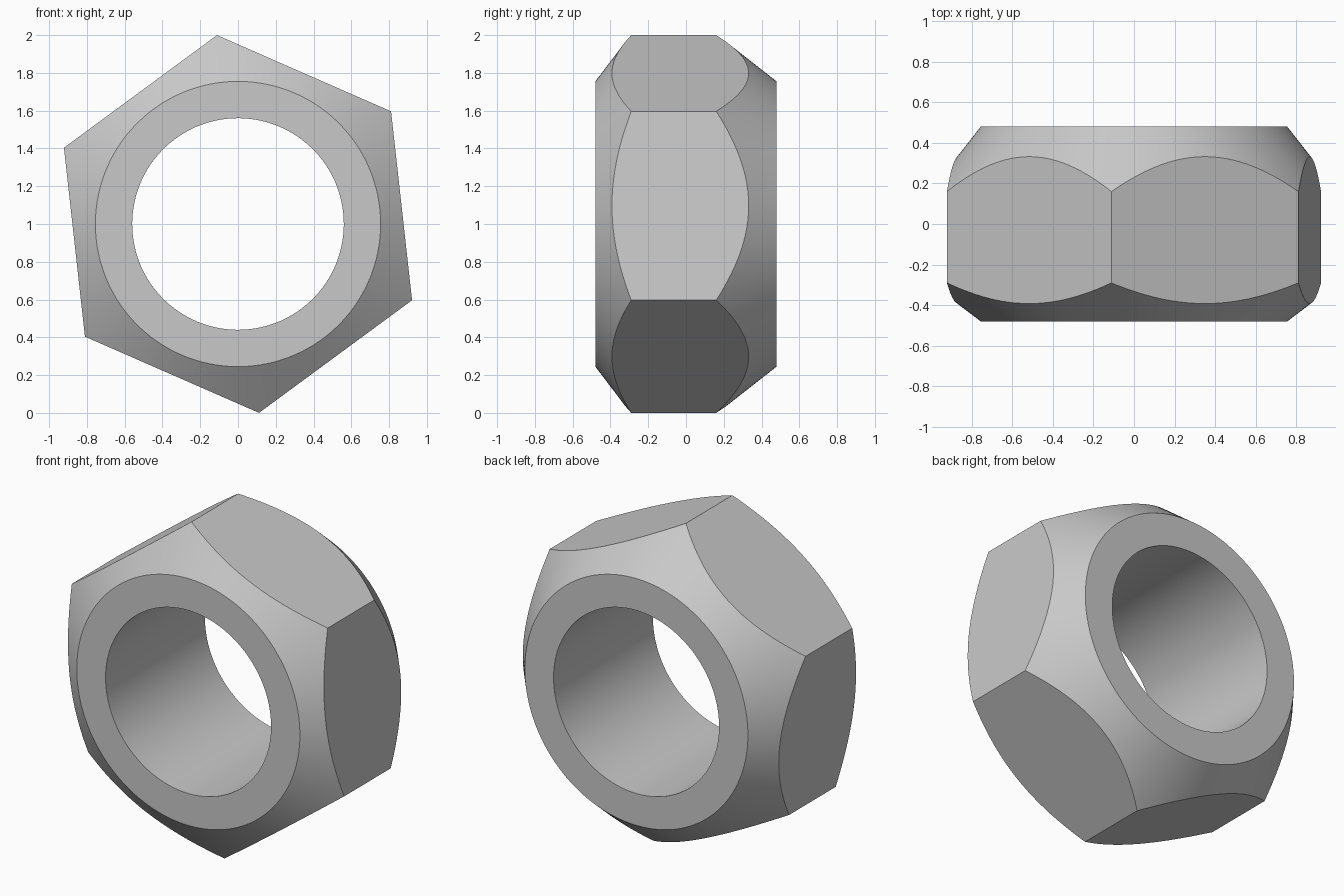
import bpy, bmesh
from math import cos, sin, pi, radians

cube = bpy.data.objects.get("Cube")
if cube:
    bpy.data.objects.remove(cube, do_unlink=True)

CORNER = 1.006                    # hexagon corner radius
FLAT = CORNER * cos(pi / 6)       # hexagon flat radius
TURN = radians(96.35)             # direction of the first corner
FACE, BORE, HALF = 0.755, 0.56, 0.48
SLOPE_FRONT, SLOPE_BACK = 0.757, 1.275
STEPS = 144                       # multiple of six, so corners are exact

steel = bpy.data.materials.new("plain_grey_steel")
steel.use_nodes = True
grey = (0.58, 0.58, 0.58, 1)
steel.diffuse_color = grey
bsdf = next(n for n in steel.node_tree.nodes if n.type == 'BSDF_PRINCIPLED')
bsdf.inputs["Base Color"].default_value = grey


def section(i):
    """Radius and depth around the nut's cross-section at one angle."""
    a = 2 * pi * i / STEPS
    r = FLAT / cos(a % (pi / 3) - pi / 6) if i % (STEPS // 6) else CORNER
    return [(BORE, -HALF), (FACE, -HALF),
            (r, -HALF + (r - FACE) * SLOPE_FRONT),
            (r, HALF - (r - FACE) * SLOPE_BACK),
            (FACE, HALF), (BORE, HALF)]


# Nut body: chamfered hexagon with a round bore
bm = bmesh.new()
loops = []
for i in range(STEPS):
    a = TURN + 2 * pi * i / STEPS
    loops.append([bm.verts.new((r * cos(a), y, 1 + r * sin(a))) for r, y in section(i)])
for i, loop in enumerate(loops):
    after = loops[(i + 1) % STEPS]
    for j in range(len(loop)):
        k = (j + 1) % len(loop)
        bm.faces.new((loop[j], loop[k], after[k], after[j]))
bmesh.ops.recalc_face_normals(bm, faces=bm.faces)

mesh = bpy.data.meshes.new("hex_nut")
bm.to_mesh(mesh)
bm.free()
mesh.materials.append(steel)
nut = bpy.data.objects.new("hex_nut", mesh)
bpy.context.collection.objects.link(nut)

# Smooth bore and chamfers, crisp rims and flats
bpy.ops.object.select_all(action='DESELECT')
nut.select_set(True)
bpy.context.view_layer.objects.active = nut
bpy.ops.object.shade_smooth_by_angle(angle=radians(25))
